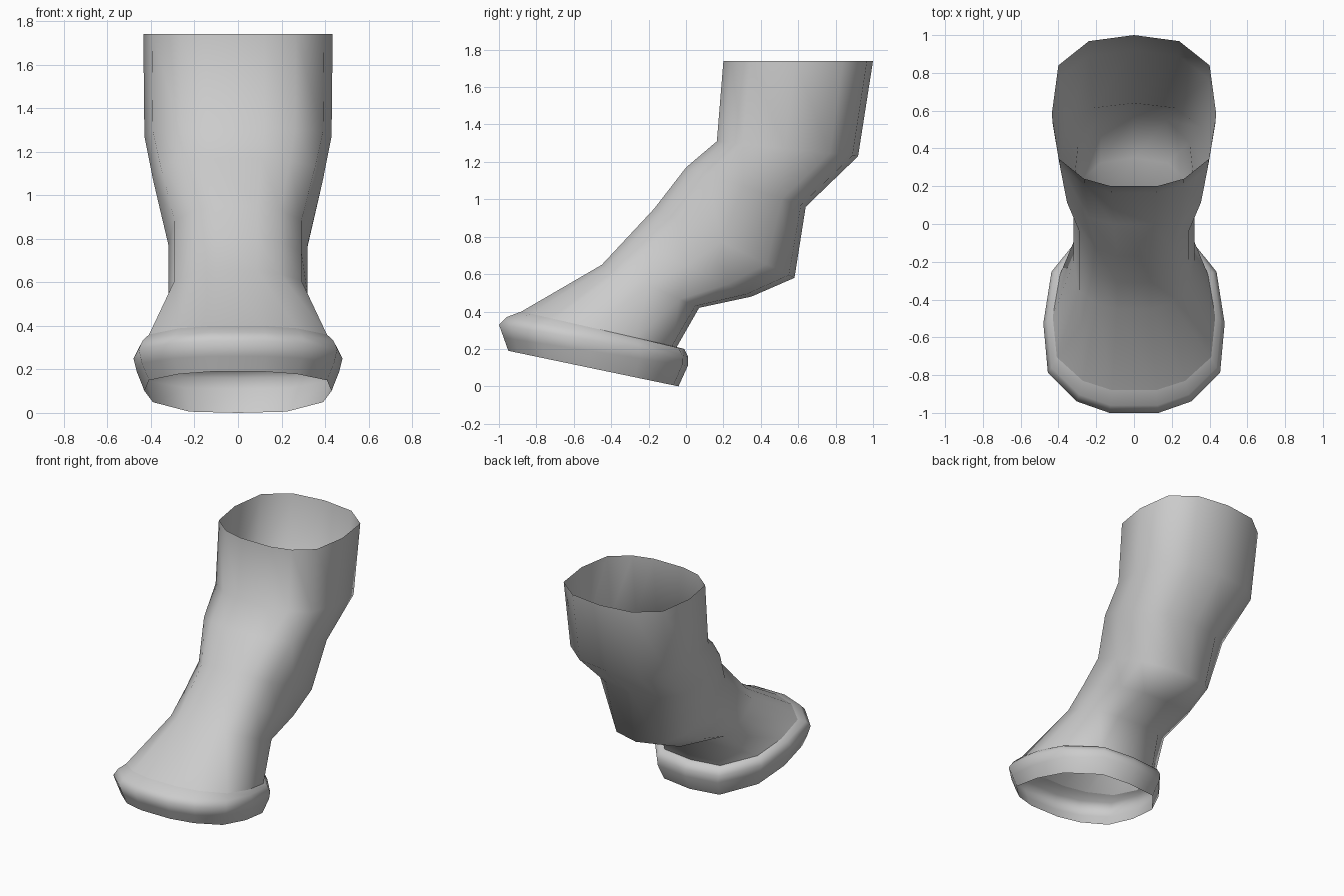
import bpy
import math

if "Cube" in bpy.data.objects:
    bpy.data.objects.remove(bpy.data.objects["Cube"])

# half cross-section: (fraction of half width, fraction from front to back)
LEG_HALF = [(.28, 0), (.61, .05), (.91, .18), (1, .48), (.92, .80), (.55, .96), (0, 1)]
RIM_HALF = [(.27, 0), (.63, .06), (.95, .21), (1, .47), (.91, .74), (.52, .97), (0, 1)]


def loft(name, rings):
    """Open tube through rings: (front y, front z, back y, back z, half width, section)."""
    verts, faces = [], []
    for fy, fz, by, bz, w, half in rings:
        section = half + [(-x, t) for x, t in reversed(half[:-1])]
        verts += [(x * w, fy + (by - fy) * t, fz + (bz - fz) * t) for x, t in section]
    n = len(section)
    for r in range(len(rings) - 1):
        for i in range(n):
            a, b = r * n + i, r * n + (i + 1) % n
            faces.append((a, a + n, b + n, b))
    mesh = bpy.data.meshes.new(name)
    mesh.from_pydata(verts, [], faces)
    mesh.update()
    obj = bpy.data.objects.new(name, mesh)
    bpy.context.collection.objects.link(obj)
    bpy.ops.object.select_all(action='DESELECT')
    obj.select_set(True)
    bpy.context.view_layer.objects.active = obj
    bpy.ops.object.shade_smooth_by_angle(angle=math.radians(65))
    return obj


# bent hollow leg, from the open top down to the foot
loft("leg", [
    (.20, 1.74, 1.00, 1.74, .435, LEG_HALF),
    (.165, 1.31, .92, 1.23, .43, LEG_HALF),
    (0, 1.17, .64, .96, .39, LEG_HALF),
    (-.17, .95, .58, .58, .32, LEG_HALF),
    (-.31, .80, .35, .48, .32, LEG_HALF),
    (-.45, .65, .07, .42, .32, LEG_HALF),
    (-.88, .40, -.05, .21, .43, RIM_HALF),
])

# flared rim around the open underside of the foot
loft("foot_rim", [
    (-.88, .40, -.05, .21, .43, RIM_HALF),
    (-.96, .37, -.01, .20, .46, RIM_HALF),
    (-1.0, .33, .01, .16, .48, RIM_HALF),
    (-.975, .26, .01, .11, .465, RIM_HALF),
    (-.95, .19, -.04, 0, .43, RIM_HALF),
])
